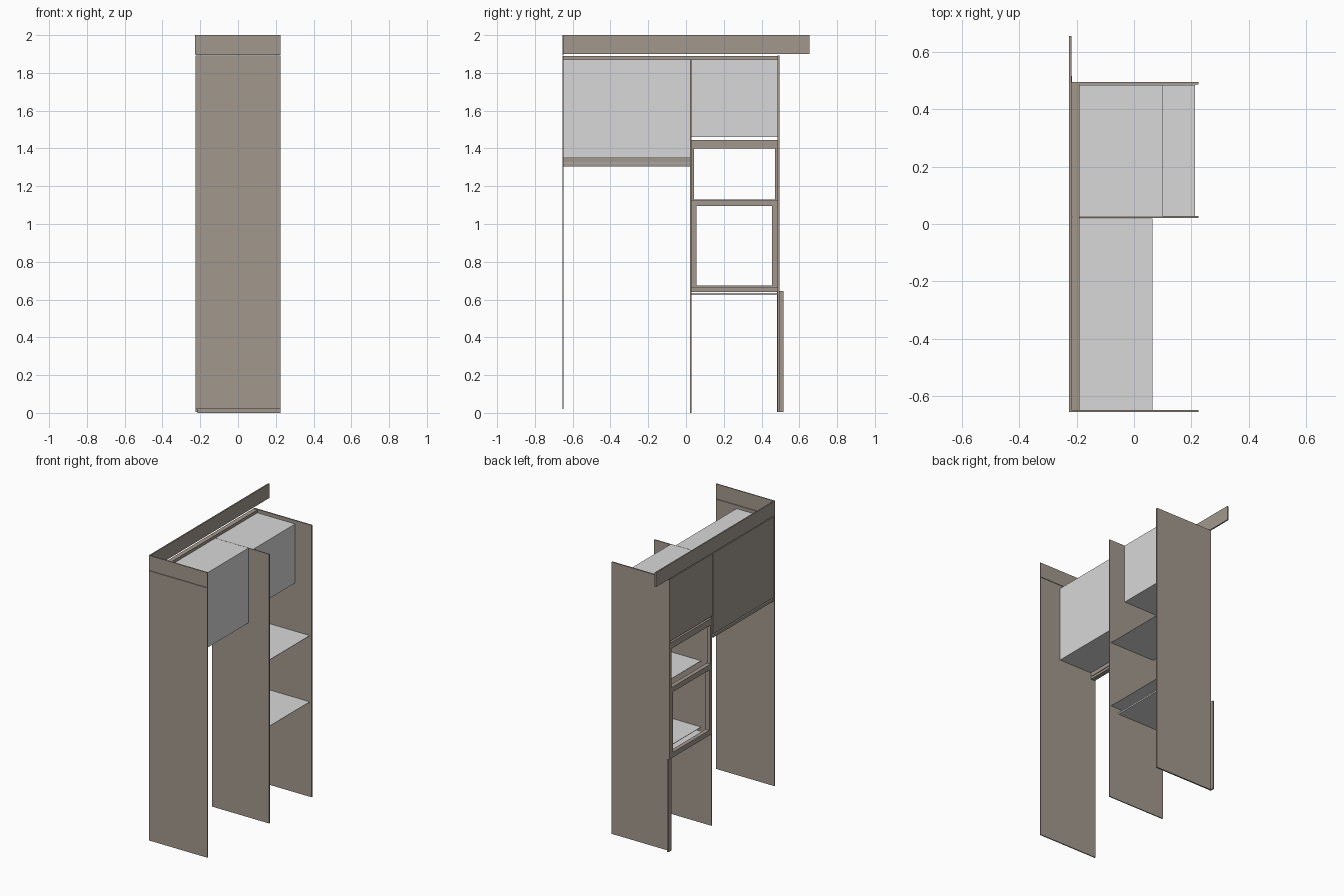
import bpy

cube = bpy.data.objects.get("Cube")
if cube:
    bpy.data.objects.remove(cube, do_unlink=True)


def material(name, rgb):
    mat = bpy.data.materials.new(name)
    mat.use_nodes = True
    mat.diffuse_color = (*rgb, 1)
    mat.node_tree.nodes["Principled BSDF"].inputs["Base Color"].default_value = (*rgb, 1)
    return mat


taupe = material("taupe", (0.36, 0.315, 0.27))
pale = material("pale_grey", (0.69, 0.69, 0.69))


def block(name, xs, ys, zs, mat):
    """Box spanning the given ranges on each axis."""
    spans = (xs, ys, zs)
    bpy.ops.mesh.primitive_cube_add(size=1, location=[sum(s) / 2 for s in spans])
    ob = bpy.context.object
    ob.name = name
    ob.scale = [s[1] - s[0] for s in spans]
    bpy.ops.object.transform_apply(location=False, rotation=False, scale=True)
    ob.data.materials.append(mat)
    return ob


def frame(name, xs, ys, zs, stile, bottom, top):
    """Rectangular frame facing along x, made of two stiles and two rails."""
    y0, y1 = ys
    z0, z1 = zs
    block(name + "_stile_a", xs, (y0, y0 + stile), zs, taupe)
    block(name + "_stile_b", xs, (y1 - stile, y1), zs, taupe)
    inner = (y0 + stile, y1 - stile)
    block(name + "_bottom_rail", xs, inner, (z0, z0 + bottom), taupe)
    block(name + "_top_rail", xs, inner, (z1 - top, z1), taupe)


full = (-0.225, 0.225)
face = (-0.222, -0.214)      # door plane
carcass = (-0.214, -0.19)    # face frame behind the doors
wide_bay = (-0.648, 0.02)
tall_bay = (0.028, 0.484)

# Upright panels
block("front_end_panel", full, (-0.655, -0.648), (0.02, 1.893), taupe)
block("middle_panel", (-0.214, 0.225), (0.021, 0.028), (0, 1.87), taupe)
block("back_end_panel", (-0.219, 0.225), (0.485, 0.495), (0.005, 1.893), taupe)
block("filler_strip", (-0.226, -0.216), (0.483, 0.515), (0.005, 0.645), taupe)

# Cornice with its return
block("cornice", (-0.227, -0.218), (-0.655, 0.655), (1.9, 2), taupe)
block("cornice_return", full, (-0.655, -0.648), (1.896, 2), taupe)

# Top and bottom rails
block("top_rail", carcass, (-0.648, 0.485), (1.87, 1.89), taupe)
block("wide_bottom_rail", carcass, wide_bay, (1.325, 1.35), taupe)
block("wide_light_rail", (-0.222, -0.19), wide_bay, (1.305, 1.321), taupe)

# Upper cupboards and their doors
block("wide_cupboard", (-0.19, 0.065), wide_bay, (1.35, 1.87), pale)
block("tall_cupboard", (-0.19, 0.1), tall_bay, (1.46, 1.87), pale)
block("wide_door", face, (-0.648, 0.022), (1.33, 1.89), taupe)
block("tall_door", face, (0.026, 0.485), (1.46, 1.89), taupe)

# Open frames of the tall bay
frame("upper_frame", (-0.219, -0.19), tall_bay, (1.1, 1.445), 0.014, 0.03, 0.045)
frame("lower_frame", (-0.219, -0.19), tall_bay, (0.64, 1.1), 0.028, 0.035, 0.006)

# Shelves
block("upper_shelf", (-0.135, 0.212), tall_bay, (1.122, 1.125), pale)
block("lower_shelf", (-0.135, 0.212), tall_bay, (0.662, 0.665), pale)
block("under_shelf", (-0.19, 0.15), tall_bay, (0.625, 0.635), pale)
